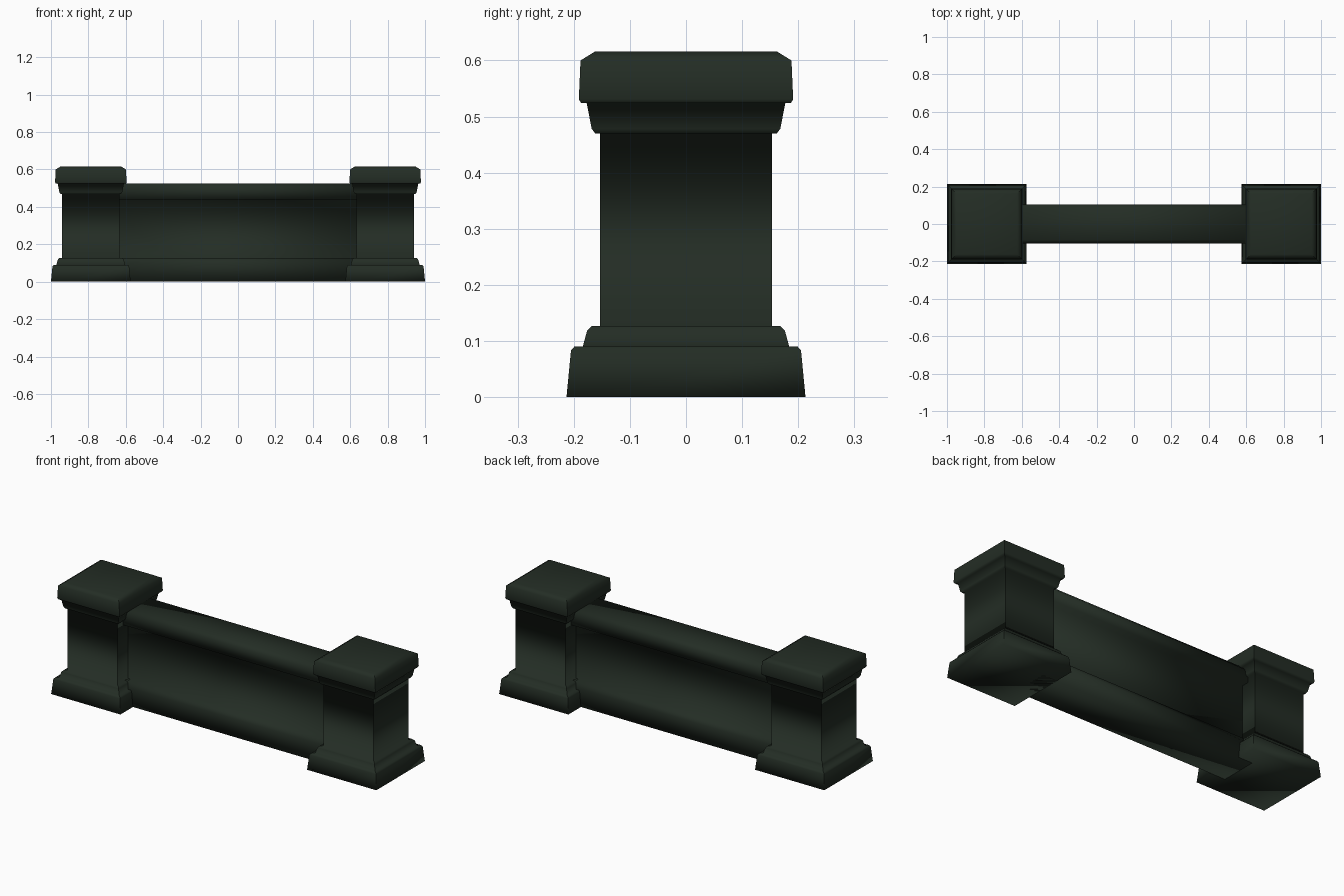
import bpy
import bmesh

# Remove the default object
cube = bpy.data.objects.get("Cube")
if cube:
    bpy.data.objects.remove(cube, do_unlink=True)

# One dark green paint for everything
paint = bpy.data.materials.new("dark_green_paint")
paint.use_nodes = True
colour = (0.017, 0.026, 0.018, 1)
paint.diffuse_color = colour
bsdf = paint.node_tree.nodes["Principled BSDF"]
bsdf.inputs["Base Color"].default_value = colour
bsdf.inputs["Roughness"].default_value = 0.8


def loft(name, rings, place=(0, 0, 0), sharp_corners=False):
    """Skin a stack of equal point loops and close both ends."""
    bm = bmesh.new()
    loops = [[bm.verts.new(p) for p in ring] for ring in rings]
    n = len(loops[0])
    for low, high in zip(loops, loops[1:]):
        for i in range(n):
            j = (i + 1) % n
            bm.faces.new((low[i], low[j], high[j], high[i]))
        if sharp_corners:
            for a, b in zip(low, high):
                bm.edges.get((a, b)).smooth = False
    bm.faces.new(loops[0][::-1])
    bm.faces.new(loops[-1])
    bmesh.ops.recalc_face_normals(bm, faces=bm.faces)
    for face in bm.faces:
        face.smooth = True
    mesh = bpy.data.meshes.new(name)
    bm.to_mesh(mesh)
    bm.free()
    mesh.materials.append(paint)
    obj = bpy.data.objects.new(name, mesh)
    obj.location = place
    bpy.context.collection.objects.link(obj)
    return obj


def square(half, z):
    return [(-half, -half, z), (half, -half, z), (half, half, z), (-half, half, z)]


# Pillar moulding as (half width, height): plinth, shaft, neck and cap
pillar_profile = [
    (0.213, 0), (0.205, 0.083), (0.199, 0.09), (0.184, 0.09),
    (0.176, 0.119), (0.168, 0.127), (0.153, 0.127),
    (0.153, 0.47), (0.162, 0.47), (0.168, 0.478), (0.177, 0.524),
    (0.187, 0.524), (0.191, 0.531), (0.188, 0.6), (0.162, 0.616),
]
for side, x in (("left", 0.787), ("right", -0.787)):
    loft(side + "_pillar", [square(h, z) for h, z in pillar_profile],
         (x, 0, 0), sharp_corners=True)

# Wall cross-section: base rail, recessed panel and chamfered top rail
wall_profile = [
    (0.103, 0), (0.103, 0.1), (0.09, 0.127), (0.06, 0.127),
    (0.06, 0.44), (0.103, 0.44), (0.103, 0.505), (0.085, 0.525),
]
section = wall_profile + [(-y, z) for y, z in reversed(wall_profile)]
loft("recessed_wall", [[(x, y, z) for y, z in section] for x in (-0.66, 0.66)])
